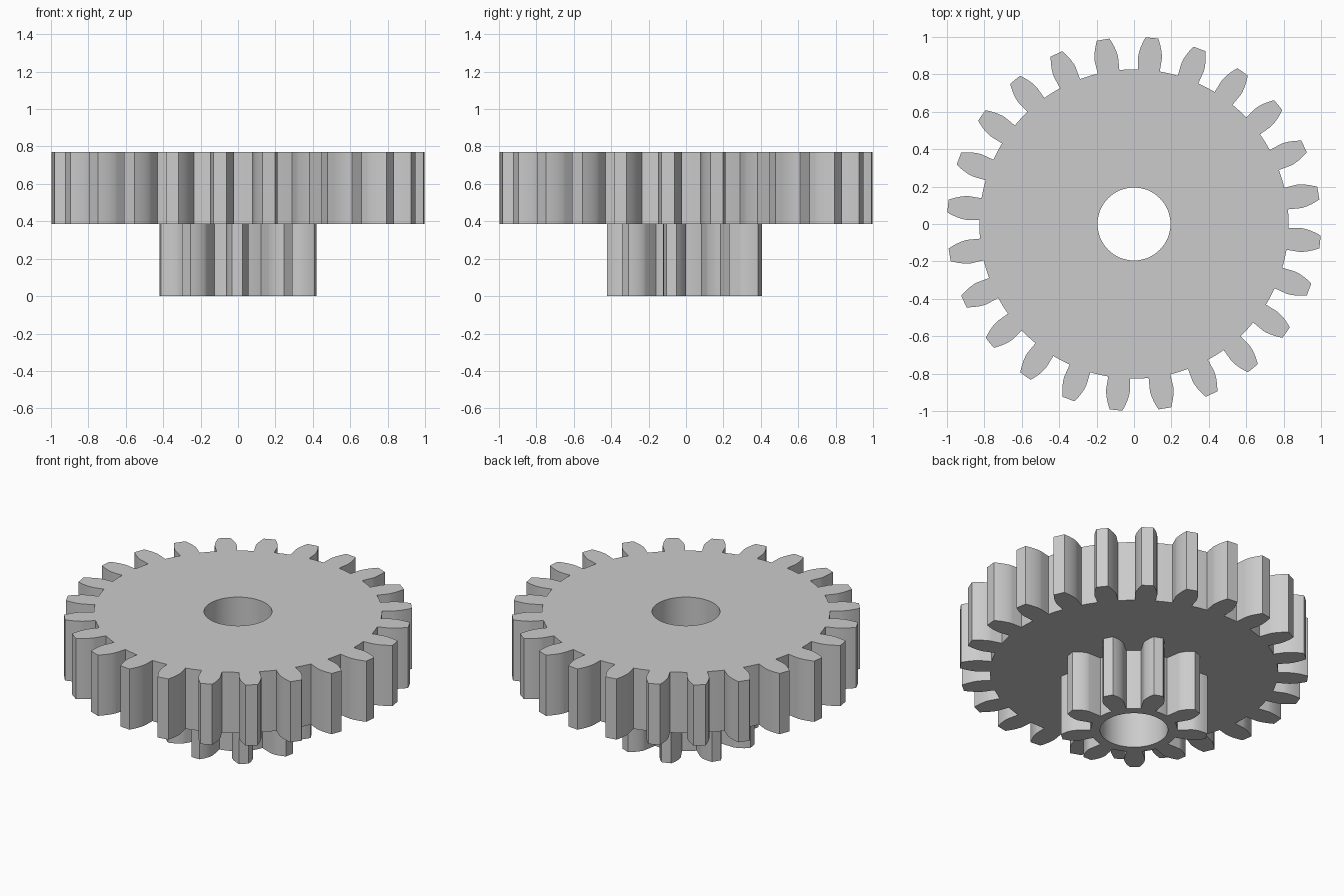
import bpy
import bmesh
import math

MODULE = 1 / 13                      # outer radius of the 24-tooth wheel is 1
PRESSURE = math.radians(14.5)
FACE_WIDTH = 5 * MODULE
BORE = 0.195

cube = bpy.data.objects.get("Cube")
if cube:
    bpy.data.objects.remove(cube, do_unlink=True)

grey = bpy.data.materials.new("light grey")
grey.use_nodes = True
colour = (0.6, 0.6, 0.6, 1)
grey.diffuse_color = colour
grey.node_tree.nodes["Principled BSDF"].inputs["Base Color"].default_value = colour


def inv(a):
    return math.tan(a) - a


def polar(r, a):
    return (r * math.cos(a), r * math.sin(a))


def gear_outline(teeth, phase, steps=8):
    """Involute teeth with radial flanks below the base circle."""
    pitch = MODULE * teeth / 2
    tip, root = pitch + MODULE, pitch - 1.25 * MODULE
    base = pitch * math.cos(PRESSURE)
    flank = [(root, math.pi / (2 * teeth) + inv(PRESSURE))]
    for i in range(steps + 1):
        r = base + (tip - base) * (i / steps) ** 1.5
        half = math.pi / (2 * teeth) + inv(PRESSURE) - inv(math.acos(min(1, base / r)))
        flank.append((r, half))
    points = []
    for k in range(teeth):
        centre = phase + k * math.tau / teeth
        points += [polar(r, centre - h) for r, h in flank]
        points += [polar(r, centre + h) for r, h in reversed(flank)]
        # middle of the valley
        points.append(polar(root, centre + math.pi / teeth))
    return points


def add_loop(bm, points, z):
    verts = [bm.verts.new((x, y, z)) for x, y in points]
    return [bm.edges.new((a, b)) for a, b in zip(verts, verts[1:] + verts[:1])]


def make_gear(name, teeth, phase, z):
    bm = bmesh.new()
    edges = add_loop(bm, gear_outline(teeth, math.radians(phase)), z)
    edges += add_loop(bm, [polar(BORE, i * math.tau / 64) for i in range(64)], z)
    bmesh.ops.triangle_fill(bm, use_beauty=True, edges=edges)
    # raise the flat profile into a solid
    result = bmesh.ops.extrude_face_region(bm, geom=bm.faces[:], use_keep_orig=True)
    raised = [g for g in result["geom"] if isinstance(g, bmesh.types.BMVert)]
    bmesh.ops.translate(bm, verts=raised, vec=(0, 0, FACE_WIDTH))
    bmesh.ops.recalc_face_normals(bm, faces=bm.faces[:])
    mesh = bpy.data.meshes.new(name)
    bm.to_mesh(mesh)
    bm.free()
    mesh.materials.append(grey)
    obj = bpy.data.objects.new(name, mesh)
    bpy.context.collection.objects.link(obj)
    bpy.ops.object.select_all(action="DESELECT")
    obj.select_set(True)
    bpy.context.view_layer.objects.active = obj
    bpy.ops.object.shade_smooth_by_angle(angle=math.radians(30))


# pinion below, wheel above, on one bore
make_gear("small_gear", 9, -90.5, 0)
make_gear("large_gear", 24, 9.5, FACE_WIDTH)
